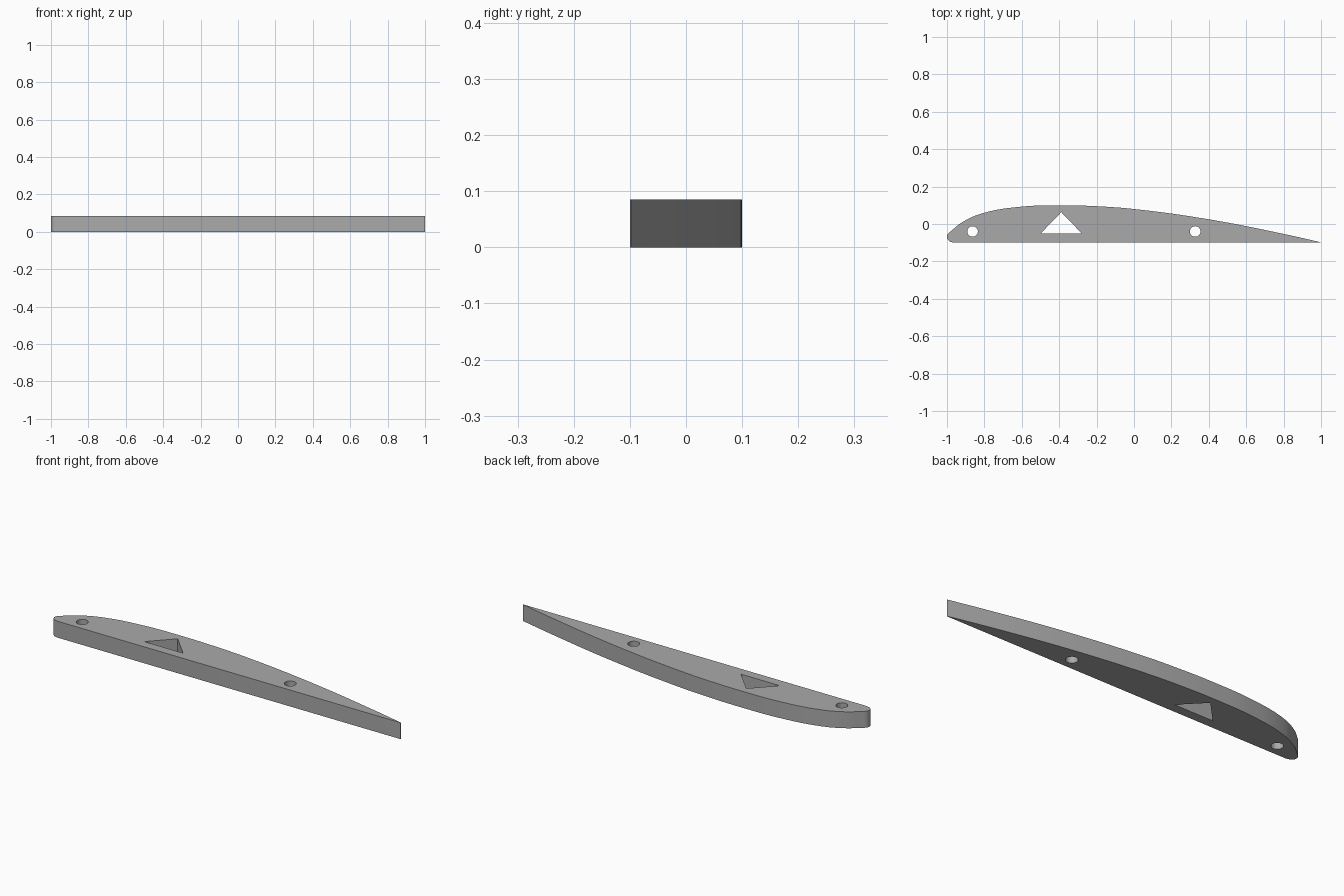
import bpy
import bmesh
from math import cos, sin, pi

default = bpy.data.objects.get("Cube")
if default:
    bpy.data.objects.remove(default, do_unlink=True)

HEIGHT = 0.085

grey = bpy.data.materials.new("plain grey")
grey.use_nodes = True
colour = (0.4, 0.4, 0.4, 1)
grey.diffuse_color = colour
grey.node_tree.nodes["Principled BSDF"].inputs["Base Color"].default_value = colour

curve = bpy.data.curves.new("rib_profile", "CURVE")
curve.dimensions = "2D"
curve.fill_mode = "BOTH"
curve.extrude = HEIGHT / 2
curve.resolution_u = 8


def add_loop(points, corners):
    """Closed outline; points listed in corners stay sharp, the rest are smooth."""
    spline = curve.splines.new("BEZIER")
    spline.bezier_points.add(len(points) - 1)
    for i, (point, (x, y)) in enumerate(zip(spline.bezier_points, points)):
        point.co = (x, y, 0)
        kind = "VECTOR" if i in corners else "AUTO"
        point.handle_left_type = point.handle_right_type = kind
    spline.use_cyclic_u = True


# Wing section outline: flat underside, blunt nose, arched back, thin tail
outline = [(1, -0.1), (-0.965, -0.1), (-0.99, -0.09), (-1, -0.066),
           (-0.97, -0.031), (-0.9, 0.02), (-0.8, 0.06), (-0.61, 0.092),
           (-0.39, 0.1), (-0.18, 0.094), (0, 0.08), (0.4, 0.025),
           (0.8, -0.053), (1, -0.098)]
add_loop(outline, {0, 1, len(outline) - 1})

# Two round spar holes
for cx in (-0.863, 0.327):
    add_loop([(cx + 0.028 * cos(k * pi / 4), -0.04 + 0.028 * sin(k * pi / 4))
              for k in range(8)], set())

# Triangular lightening hole
add_loop([(-0.5, -0.052), (-0.278, -0.052), (-0.389, 0.063)], {0, 1, 2})

# Turn the extruded profile into a welded solid
source = bpy.data.objects.new("rib_source", curve)
bpy.context.collection.objects.link(source)
graph = bpy.context.evaluated_depsgraph_get()
mesh = bpy.data.meshes.new_from_object(source.evaluated_get(graph))
bpy.data.objects.remove(source, do_unlink=True)

bm = bmesh.new()
bm.from_mesh(mesh)
bmesh.ops.remove_doubles(bm, verts=bm.verts, dist=0.0002)
bmesh.ops.translate(bm, verts=bm.verts, vec=(0, 0, HEIGHT / 2))
bmesh.ops.recalc_face_normals(bm, faces=bm.faces)
bm.to_mesh(mesh)
bm.free()

mesh.materials.clear()
mesh.materials.append(grey)
rib = bpy.data.objects.new("wing_rib", mesh)
bpy.context.collection.objects.link(rib)
bpy.ops.object.select_all(action="DESELECT")
rib.select_set(True)
bpy.context.view_layer.objects.active = rib
bpy.ops.object.shade_smooth_by_angle()
